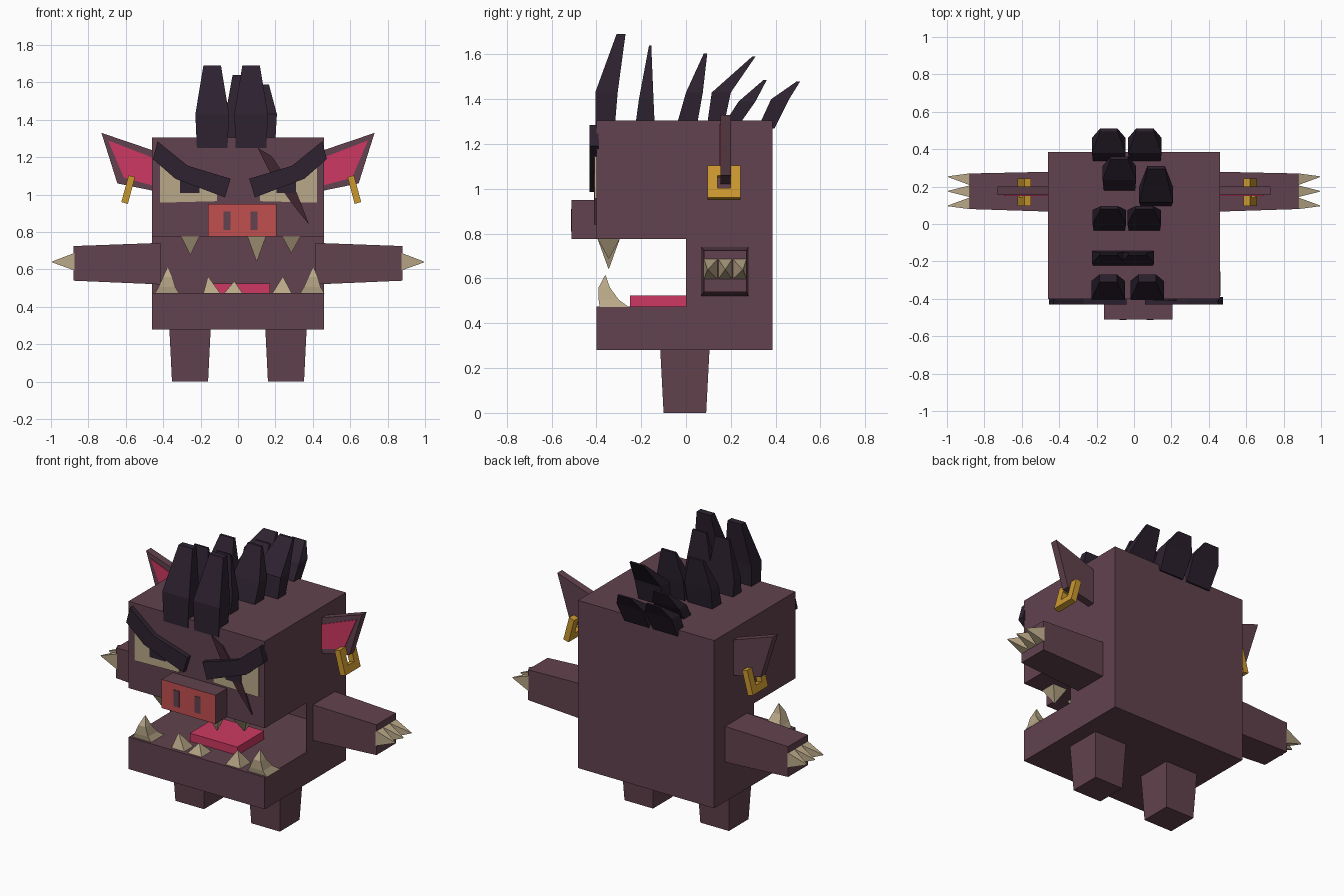
import bpy, bmesh, math
from mathutils import Matrix, Vector

if "Cube" in bpy.data.objects:
    bpy.data.objects.remove(bpy.data.objects["Cube"])


def material(name, hex_code):
    def linear(i):
        c = int(hex_code[i:i + 2], 16) / 255
        return c / 12.92 if c < 0.04 else ((c + 0.055) / 1.055) ** 2.4
    col = (linear(0), linear(2), linear(4), 1)
    m = bpy.data.materials.new(name)
    m.use_nodes = True
    m.diffuse_color = col
    bsdf = m.node_tree.nodes["Principled BSDF"]
    bsdf.inputs["Base Color"].default_value = col
    bsdf.inputs["Roughness"].default_value = 0.9
    return m


SKIN = material("plum_skin", "62424e")
HAIR = material("dark_hair", "2d2230")
BONE = material("bone", "b9a888")
PINK = material("pink", "cd3962")
RED = material("snout_red", "c04f4f")
GOLD = material("gold", "cb982f")
SCAR = material("scar_maroon", "40262f")


def finish(name, bm, *mats):
    bmesh.ops.recalc_face_normals(bm, faces=bm.faces)
    me = bpy.data.meshes.new(name)
    bm.to_mesh(me)
    bm.free()
    for m in mats:
        me.materials.append(m)
    ob = bpy.data.objects.new(name, me)
    bpy.context.scene.collection.objects.link(ob)
    return ob


def loft_bm(rings):
    """Join rings of equal point count and cap both ends."""
    bm = bmesh.new()
    vs = [[bm.verts.new(p) for p in r] for r in rings]
    n = len(vs[0])
    for a, b in zip(vs, vs[1:]):
        for i in range(n):
            j = (i + 1) % n
            bm.faces.new((a[i], a[j], b[j], b[i]))
    bm.faces.new(vs[0])
    bm.faces.new(vs[-1])
    return bm


def loft(name, rings, mat):
    return finish(name, loft_bm(rings), mat)


def rect(x0, x1, y0, y1, z):
    return [(x0, y0, z), (x1, y0, z), (x1, y1, z), (x0, y1, z)]


def box(name, x, y, z, mat):
    return loft(name, [rect(*x, *y, z[0]), rect(*x, *y, z[1])], mat)


def plate(name, pts, y0, y1, mat):
    """Front-facing outline in x, z given thickness along y."""
    return loft(name, [[(x, y, z) for x, z in pts] for y in (y0, y1)], mat)


def mirrored(pts, s, cx=0.0):
    return [(cx + s * x, z) for x, z in pts]


# Body with an open mouth, hollowed behind the cheeks
W, FRONT, BACK = 0.46, -0.40, 0.385
FLOOR, ROOF = 0.475, 0.775
profile = [(FRONT, 0.28), (BACK, 0.28), (BACK, 1.305), (FRONT, 1.305),
           (FRONT, ROOF), (0, ROOF), (0, FLOOR), (FRONT, FLOOR)]
bm = loft_bm([[(x, y, z) for y, z in profile] for x in (-W, W)])
throat = [f for f in bm.faces if all(abs(v.co.y) < 0.001 for v in f.verts)]
bmesh.ops.inset_region(bm, faces=throat, thickness=0.006)
cavity = bmesh.ops.extrude_face_region(bm, geom=throat)
bmesh.ops.delete(bm, geom=throat, context='FACES')
bmesh.ops.translate(bm, vec=(0, 0.36, 0),
                    verts=[g for g in cavity["geom"] if isinstance(g, bmesh.types.BMVert)])
finish("body", bm, SKIN)
box("tongue", (-0.15, 0.17), (-0.25, 0.01), (FLOOR - 0.005, 0.525), PINK)

# Snout with a red front and nostrils
snout = box("snout", (-0.16, 0.205), (-0.51, FRONT + 0.01), (ROOF, 0.95), SKIN)
snout.data.materials.append(RED)
for f in snout.data.polygons:
    f.material_index = int(f.normal.y < -0.9)
for side, x in (("right", -0.058), ("left", 0.085)):
    box(side + "_nostril", (x - 0.019, x + 0.019), (-0.513, -0.505), (0.81, 0.91), SKIN)

# Scar across the face
plate("scar", [(0.105, 1.25), (0.18, 1.205), (0.315, 1.01), (0.38, 0.84),
               (0.275, 0.97), (0.165, 1.13)], -0.4095, -0.399, SCAR)

brow = [(0.44, 1.285), (0.465, 1.19), (0.345, 1.085),
        (0.08, 0.985), (0.05, 1.085), (0.28, 1.155)]
eye = [(0.42, 1.16), (0.42, 0.957), (0.115, 0.965), (0.115, 1.04), (0.3, 1.11)]
pupil = [(0.205, 1.01), (0.31, 1.01), (0.31, 1.11), (0.205, 1.06)]
ear = [(0.73, 1.33), (0.45, 1.235), (0.45, 1.02), (0.645, 1.06)]
ear_inner = [(0.695, 1.29), (0.461, 1.2), (0.461, 1.05), (0.61, 1.09)]

for side, s, ring_x in (("right", -1, -0.587), ("left", 1, 0.622)):
    # Face
    plate(side + "_eye", mirrored(eye, s, 0.003), -0.408, -0.399, BONE)
    plate(side + "_pupil", mirrored(pupil, s), -0.413, -0.404, HAIR)
    plate(side + "_eyebrow", mirrored(brow, s, 0.01), -0.43, -0.39, HAIR)

    # Ears
    plate(side + "_ear", mirrored(ear, s), 0.155, 0.2, SKIN)
    plate(side + "_inner_ear", mirrored(ear_inner, s), 0.15, 0.158, PINK)

    # Square earring, tilted outwards
    bm = bmesh.new()
    loops = [[bm.verts.new((d, r * cy, r * cz))
              for cy, cz in ((-1, -1), (1, -1), (1, 1), (-1, 1))]
             for d, r in ((-0.018, 0.074), (0.018, 0.074), (0.018, 0.029), (-0.018, 0.029))]
    for k in range(4):
        a, b = loops[k], loops[(k + 1) % 4]
        for i in range(4):
            j = (i + 1) % 4
            bm.faces.new((a[i], a[j], b[j], b[i]))
    ring = finish(side + "_earring", bm, GOLD)
    ring.data.transform(Matrix.Translation((ring_x, 0.17, 1.027))
                        @ Matrix.Rotation(-s * math.radians(15), 4, 'Y'))

    # Arms and claws
    def arm_ring(x, y0, y1, z0, z1):
        return [(s * x, y0, z0), (s * x, y1, z0), (s * x, y1, z1), (s * x, y0, z1)]

    loft(side + "_arm", [arm_ring(0.415, 0.065, 0.28, 0.52, 0.742),
                         arm_ring(0.88, 0.08, 0.27, 0.54, 0.725)], SKIN)
    for i in range(3):
        y = 0.175 + (i - 1) * 0.064
        tip = 0.175 + (i - 1) * 0.078
        loft(f"{side}_claw_{i + 1}",
             [arm_ring(0.875, y - 0.032, y + 0.032, 0.595, 0.688),
              arm_ring(0.995, tip - 0.002, tip + 0.002, 0.638, 0.642)], BONE)

    # Legs
    lo, hi = sorted((s * 0.16, s * 0.353))
    loft(side + "_leg", [rect(lo, hi, -0.1, 0.09, 0),
                         rect(lo - 0.014, hi + 0.014, -0.115, 0.105, 0.285)], SKIN)


# Teeth: stacks of squares given as (x, y, z, half width)
def tooth(name, *levels):
    loft(name, [rect(x - r, x + r, y - r, y + r, z) for x, y, z, r in levels], BONE)


for i, (x, tip) in enumerate([(-0.255, 0.68), (0.1, 0.645), (0.285, 0.69)]):
    tooth(f"upper_tooth_{i + 1}", (x, -0.345, ROOF + 0.003, 0.05), (x, -0.345, tip, 0.002))
for i, (x, tip_x, tip, r) in enumerate([(-0.14, -0.16, 0.56, 0.045), (-0.025, -0.02, 0.535, 0.05),
                                        (0.235, 0.24, 0.56, 0.052)]):
    tooth(f"lower_tooth_{i + 1}", (x, -0.335, FLOOR - 0.003, r), (tip_x, -0.345, tip, 0.002))
for side, x in (("right", -0.38), ("left", 0.397)):
    tooth(side + "_tusk", (x, -0.32, FLOOR - 0.003, 0.065), (x, -0.345, 0.505, 0.045),
          (x + 0.004, -0.365, 0.56, 0.025), (x + 0.005, -0.36, 0.613, 0.002))


# Hair spikes: side profile as (front y, back y, z) from root to tip
def spike(name, x, *levels):
    widths = (0.082, 0.09, 0.047)
    loft(name, [rect(x - w, x + w, y0, y1, z)
                for w, (y0, y1, z) in zip(widths, levels)], HAIR)


fringe = ((-0.405, -0.32, 1.25), (-0.405, -0.305, 1.43), (-0.31, -0.27, 1.69))
second = ((-0.225, -0.14, 1.29), (-0.21, -0.145, 1.4), (-0.165, -0.155, 1.64))
middle = ((-0.04, 0.05, 1.29), (0, 0.075, 1.43), (0.08, 0.095, 1.605))
tall = ((0.095, 0.17, 1.29), (0.115, 0.2, 1.43), (0.295, 0.31, 1.59))
short = ((0.17, 0.24, 1.29), (0.235, 0.31, 1.39), (0.345, 0.36, 1.485))
rear = ((0.32, 0.395, 1.27), (0.38, 0.46, 1.4), (0.495, 0.51, 1.48))
spikes = [(-0.138, fringe), (0.07, fringe), (-0.135, second), (0.018, second),
          (-0.132, middle), (0.055, middle), (-0.078, short), (0.118, tall),
          (-0.135, rear), (0.058, rear)]
for i, (x, levels) in enumerate(spikes):
    spike(f"hair_spike_{i + 1}", x, *levels)
